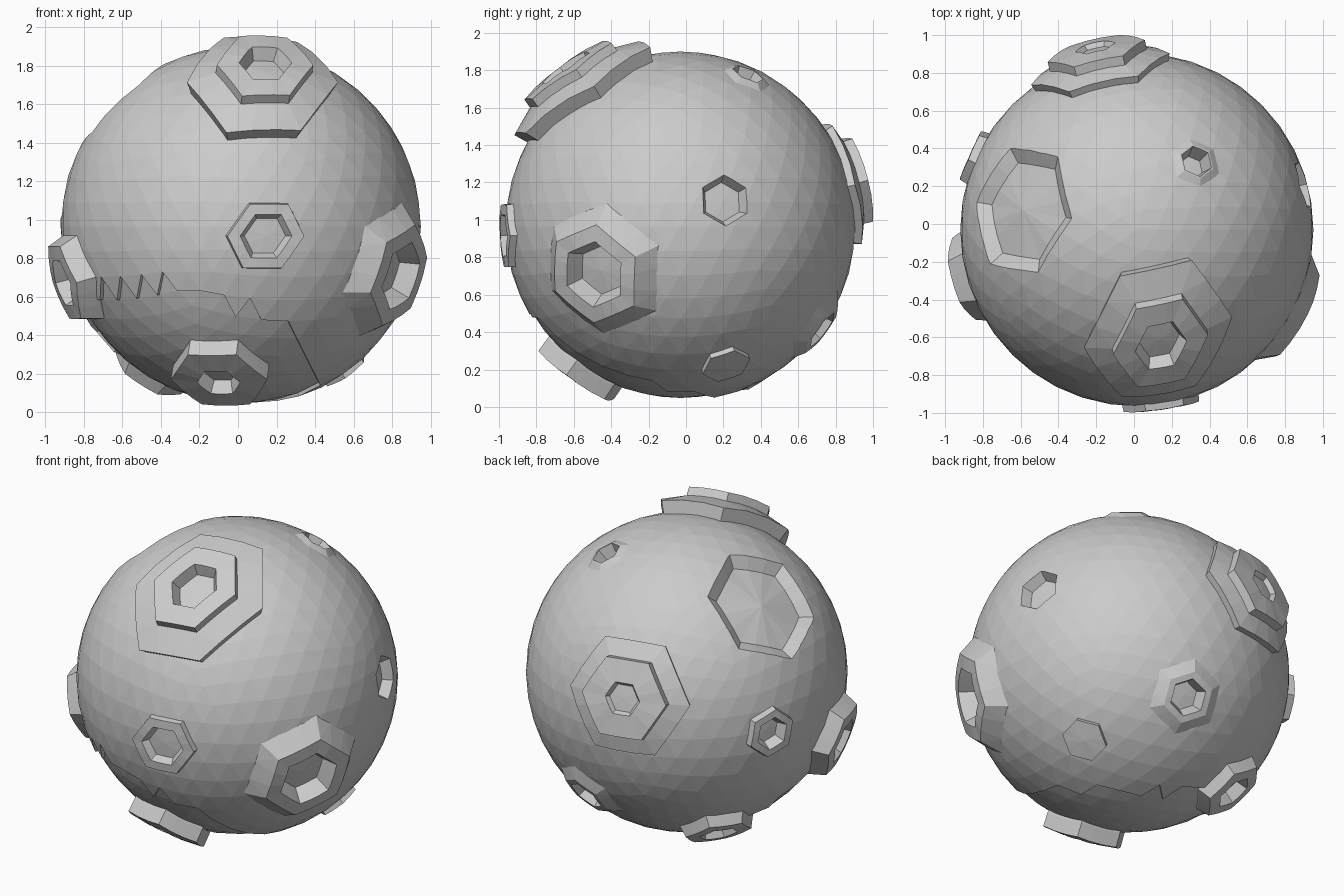
import bpy, bmesh, math
from mathutils import Vector

if "Cube" in bpy.data.objects:
    bpy.data.objects.remove(bpy.data.objects["Cube"])

CENTRE = Vector((0.015, -0.03, 0.965))
R = 0.935
CORE = 0.8
EDGE_STEPS = 3
raised, pits = [], []


def make_object(name, bm):
    bmesh.ops.recalc_face_normals(bm, faces=bm.faces)
    mesh = bpy.data.meshes.new(name)
    bm.to_mesh(mesh)
    bm.free()
    obj = bpy.data.objects.new(name, mesh)
    bpy.context.collection.objects.link(obj)
    return obj


def hexagon(direction, radius, turn=0, stretch=1, lean=0):
    """Six directions around a centre; stretched and leaned in its upward axis."""
    n = Vector(direction).normalized()
    u = Vector((0, 0, 1)).cross(n).normalized()
    v = n.cross(u)
    t = math.tan(radius / R)
    corners = []
    for i in range(6):
        a = math.radians(turn + 60 * i)
        y = math.sin(a) * stretch
        corners.append((n + t * (u * (math.cos(a) + lean * y) + v * y)).normalized())
    return n, corners


def radial_solid(name, shape, rings):
    """Closed loft around a direction through rings of (scale, distance from centre)."""
    n, corners = shape
    bm = bmesh.new()
    loops = []
    for scale, dist in rings:
        loop = []
        for i, a in enumerate(corners):
            b = corners[(i + 1) % 6]
            for k in range(EDGE_STEPS):
                d = n.lerp(a.lerp(b, k / EDGE_STEPS), scale).normalized()
                loop.append(bm.verts.new(CENTRE + d * dist))
        loops.append(loop)
    count = len(loops[0])
    for lo, hi in zip(loops, loops[1:]):
        for i in range(count):
            j = (i + 1) % count
            bm.faces.new((lo[i], lo[j], hi[j], hi[i]))
    for loop, (_, dist) in ((loops[0], rings[0]), (loops[-1], rings[-1])):
        mid = bm.verts.new(CENTRE + n * dist)
        for i in range(count):
            bm.faces.new((loop[i], loop[(i + 1) % count], mid))
    bmesh.ops.triangulate(bm, faces=bm.faces)
    obj = make_object(name, bm)
    obj.hide_render = True
    return obj


def pit(name, shape, rim, depth, top=R, taper=0.82):
    """Sink a hexagonal hole whose floor lies `depth` below its rim."""
    pits.append(radial_solid(name + "_cutter", shape,
                [(rim * taper, top - depth), (rim, top), (rim * 1.1, 1.2)]))


def crater(name, shape, height, rim, hole, depth):
    """Raised hexagonal rim: slopes from the ground to `rim`, with a hole in it."""
    top = R + height
    raised.append(radial_solid(name, shape, [(1, CORE), (1, R - 0.01), (rim, top)]))
    pit(name, shape, hole, depth, top)


def terrace(name, shape, step, inner, hole, depth):
    """Two stacked steps with a hole in the upper one."""
    raised.append(radial_solid(name, shape, [
        (1, CORE), (1, R + step), (inner, R + step + 0.01), (inner - 0.03, R + step + 0.06)]))
    pit(name, shape, hole, depth, R + step + 0.06)


# Planet ball with a slightly sunken plate at the underside
bm = bmesh.new()
bmesh.ops.create_icosphere(bm, subdivisions=4, radius=R)
axis = Vector((-0.29, -0.38, -0.88)).normalized()
plate = [f for f in bm.faces if f.calc_center_median().normalized().dot(axis) > 0.73]
bmesh.ops.inset_region(bm, faces=plate, thickness=0.003, depth=-0.018, use_even_offset=True)
bmesh.ops.translate(bm, verts=bm.verts, vec=CENTRE)
planet = make_object("planet", bm)

# Stepped hills
terrace("top_terrace", hexagon((0.12, -0.58, 0.80), 0.38, 0, 1.18, 0.15), 0.08, 0.62, 0.33, 0.08)
terrace("back_terrace", hexagon((-0.20, 0.88, 0.23), 0.37), 0.04, 0.68, 0.28, 0.035)

# Craters with raised rims
crater("front_crater", hexagon((0.13, -0.94, -0.05), 0.21, 0, 0.95, 0.1), 0.033, 0.93, 0.64, 0.05)
crater("right_crater", hexagon((0.81, -0.45, -0.25), 0.39, 20), 0.075, 0.66, 0.45, 0.11)
crater("left_crater", hexagon((-0.88, -0.25, -0.28), 0.27), 0.085, 0.77, 0.48, 0.09)
crater("lower_front_crater", hexagon((-0.11, -0.54, -0.77), 0.26), 0.075, 0.92, 0.42, 0.08)
crater("lower_back_left_crater", hexagon((-0.46, 0.35, -0.73), 0.23), 0.06, 0.82, 0.48, 0.075)
crater("lower_back_crater", hexagon((0.18, 0.74, -0.54), 0.25, 30), 0.03, 0.6, 0.44, 0.085)
crater("back_left_crater", hexagon((-0.85, 0.38, -0.01), 0.16, 20), 0.04, 0.9, 0.62, 0.075)
crater("top_crater", hexagon((0.315, 0.36, 0.81), 0.16, 20), 0.015, 0.6, 0.54, 0.09)

# Low plateau and plain pits
raised.append(radial_solid("lower_right_plateau", hexagon((0.53, 0.24, -0.73), 0.13, 30),
                           [(1, CORE), (1, R + 0.03)]))
pit("right_pit", hexagon((0.89, 0.24, 0.14), 0.14, 30), 1, 0.065)
pit("big_pit", hexagon((-0.64, 0.11, 0.66), 0.37, 30), 1, 0.063)

# Raise every landform, then sink every pit
for helpers, operation in ((raised, 'UNION'), (pits, 'DIFFERENCE')):
    for helper in helpers:
        mod = planet.modifiers.new(helper.name, 'BOOLEAN')
        mod.operation = operation
        mod.solver = 'EXACT'
        mod.object = helper

# Bake the result and clear the helpers away
bpy.context.view_layer.update()
graph = bpy.context.evaluated_depsgraph_get()
result = bpy.data.meshes.new_from_object(planet.evaluated_get(graph))
planet.modifiers.clear()
planet.data = result
for helper in raised + pits:
    bpy.data.objects.remove(helper, do_unlink=True)
